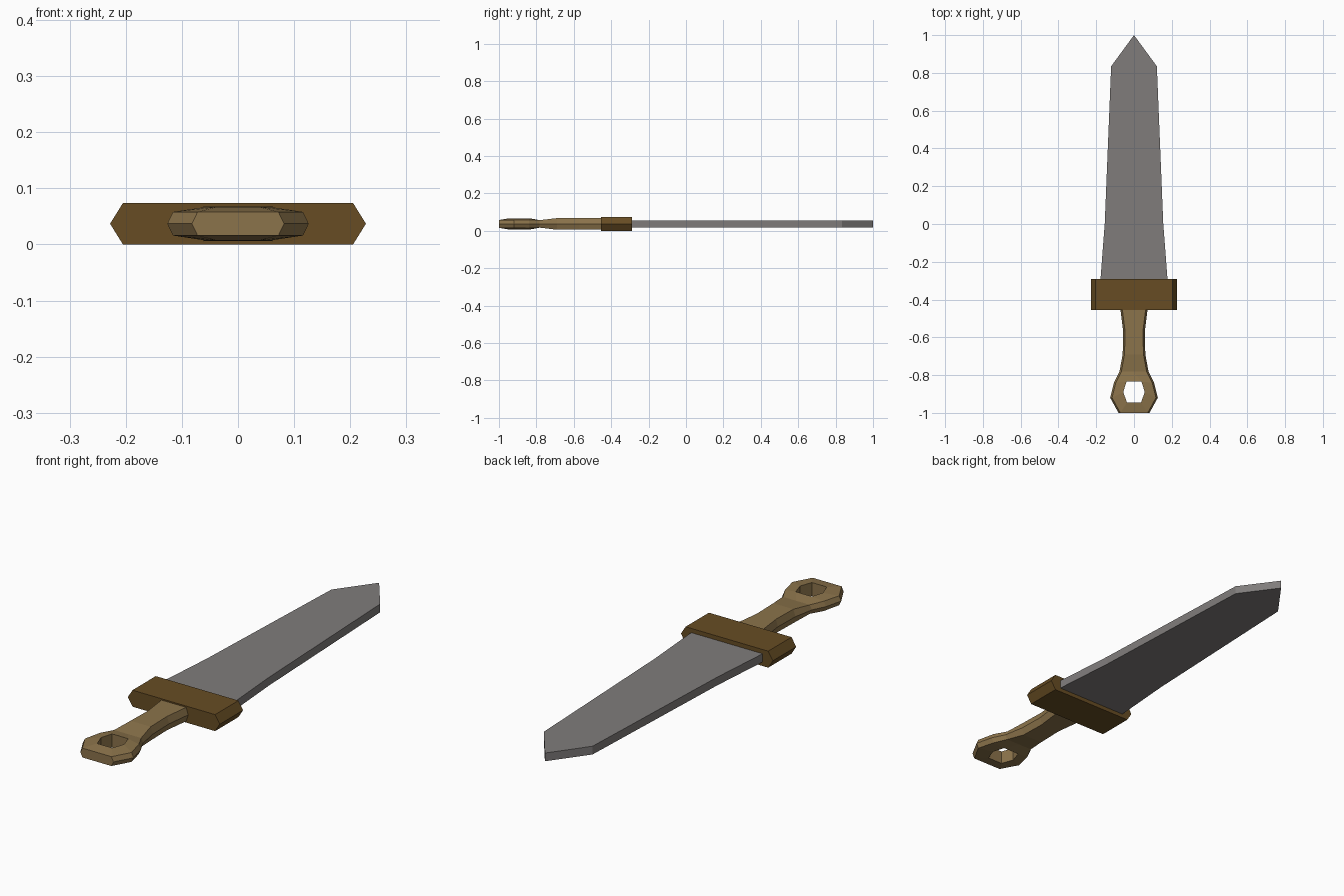
import bpy, bmesh
from mathutils import Vector

if "Cube" in bpy.data.objects:
    bpy.data.objects.remove(bpy.data.objects["Cube"])

MID = 0.037  # height of the sword's middle plane


def material(name, rgb):
    m = bpy.data.materials.new(name)
    m.diffuse_color = (*rgb, 1)
    m.use_nodes = True
    m.node_tree.nodes["Principled BSDF"].inputs["Base Color"].default_value = m.diffuse_color
    return m


def finish(bm, name, mat):
    me = bpy.data.meshes.new(name)
    bm.to_mesh(me)
    bm.free()
    me.materials.append(mat)
    ob = bpy.data.objects.new(name, me)
    bpy.context.collection.objects.link(ob)
    return ob


def prism(name, outline, offset, mat):
    """Extrude a closed outline of 3D points along an offset."""
    bm = bmesh.new()
    face = bm.faces.new([bm.verts.new(p) for p in outline])
    ext = bmesh.ops.extrude_face_region(bm, geom=[face], use_keep_orig=True)
    verts = [g for g in ext["geom"] if isinstance(g, bmesh.types.BMVert)]
    bmesh.ops.translate(bm, verts=verts, vec=Vector(offset))
    bmesh.ops.recalc_face_normals(bm, faces=bm.faces)
    return finish(bm, name, mat)


steel = material("grey steel", (0.215, 0.202, 0.198))
brown = material("dark brown", (0.135, 0.073, 0.017))
tan = material("light brown", (0.26, 0.172, 0.07))

# Blade: tapered flat plate with a point
half = [(0.178, -0.30), (0.155, 0.0), (0.121, 0.835)]
outline = half + [(0, 1.0)] + [(-x, y) for x, y in reversed(half)]
prism("blade", [(x, y, 0.018) for x, y in outline], (0, 0, 0.037), steel)

# Guard: bar with pointed ends
hexagon = [(-0.205, 0), (0.205, 0), (0.228, MID), (0.205, 2 * MID),
           (-0.205, 2 * MID), (-0.228, MID)]
prism("guard", [(x, -0.455, z) for x, z in hexagon], (0, 0.165, 0), brown)

# Handle: one quarter (right, upper), mirrored; stations run towards the pommel
# each: outer half width, y, half height, inner x, inner y, inner half height
stations = [
    (0.072, -0.450, 0.031, 0, -0.450, 0.031),
    (0.057, -0.570, 0.031, 0, -0.570, 0.031),
    (0.060, -0.690, 0.031, 0, -0.690, 0.031),
    (0.077, -0.782, 0.020, 0, -0.782, 0.020),
    (0.106, -0.840, 0.022, 0.040, -0.835, 0.030),
    (0.126, -0.920, 0.021, 0.057, -0.890, 0.030),
    (0.082, -1.000, 0.021, 0.037, -0.945, 0.030),
]
bm = bmesh.new()
rim = [bm.verts.new((w, y, 0)) for w, y, h, a, b, c in stations]
top = [bm.verts.new((w - 0.010, y, h)) for w, y, h, a, b, c in stations]
inner = [bm.verts.new((a, b, c)) for w, y, h, a, b, c in stations]
for i in range(len(stations) - 1):
    bm.faces.new((rim[i], top[i], top[i + 1], rim[i + 1]))
    bm.faces.new((top[i], inner[i], inner[i + 1], top[i + 1]))

# Pommel: centre pieces before and behind the hole, end face
hole_start = bm.verts.new((0, -0.835, 0.030))
hole_end = bm.verts.new((0, -0.945, 0.030))
end_top = bm.verts.new((0, -1.0, 0.021))
end_mid = bm.verts.new((0, -1.0, 0))
bm.faces.new((inner[3], hole_start, inner[4]))
bm.faces.new((top[6], inner[6], hole_end, end_top))
bm.faces.new((rim[6], top[6], end_top, end_mid))

# Hole walls
edge = [hole_start, *inner[4:], hole_end]
base = [bm.verts.new((v.co.x, v.co.y, 0)) for v in edge]
for i in range(len(edge) - 1):
    bm.faces.new((edge[i], base[i], base[i + 1], edge[i + 1]))

handle = finish(bm, "handle", tan)
handle.location.z = MID
mirror = handle.modifiers.new("mirror", "MIRROR")
mirror.use_axis = (True, False, True)
